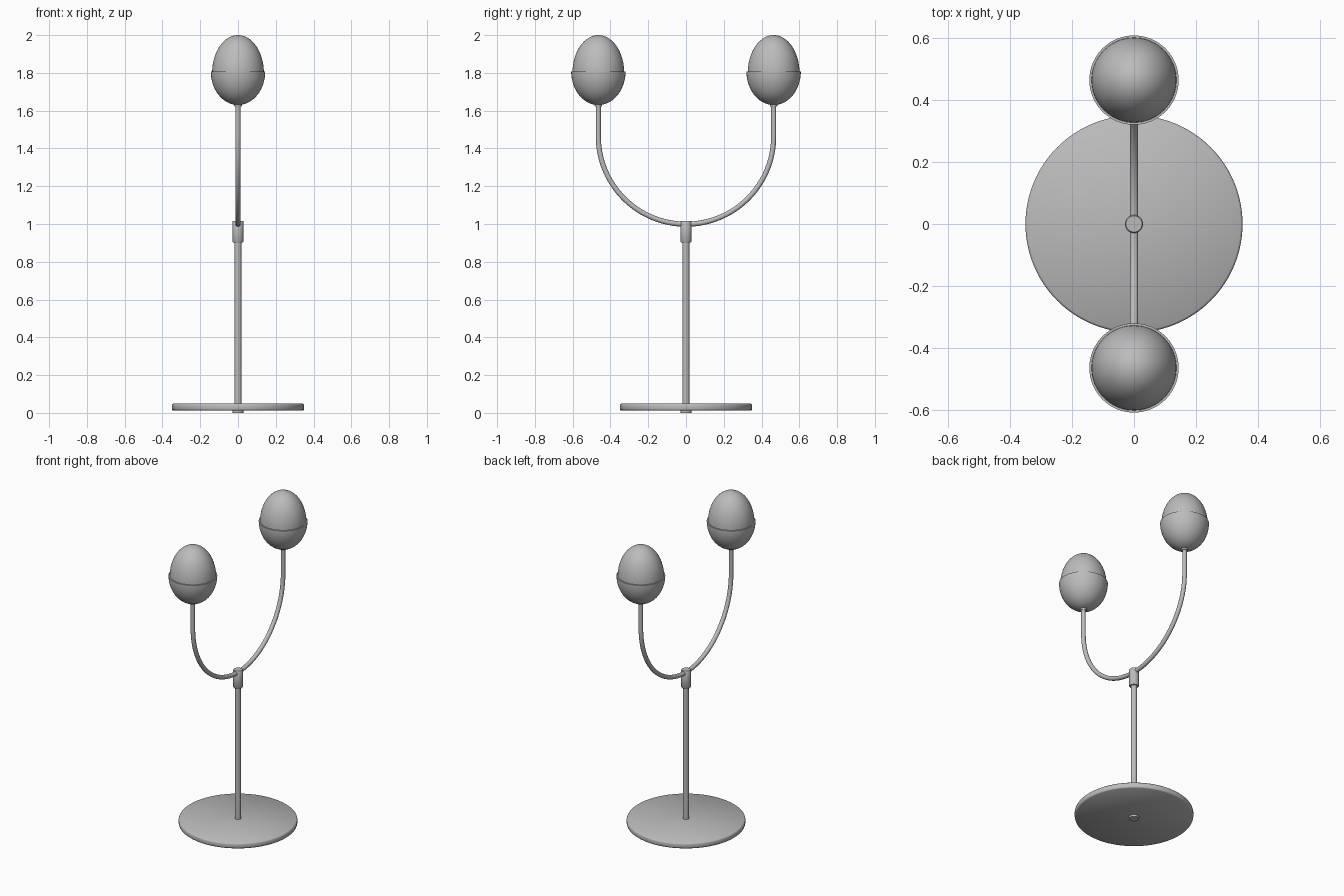
import bpy, math

if "Cube" in bpy.data.objects:
    bpy.data.objects.remove(bpy.data.objects["Cube"])

grey = bpy.data.materials.new("plain_grey")
grey.diffuse_color = (0.5, 0.5, 0.5, 1)
grey.use_nodes = True
grey.node_tree.nodes["Principled BSDF"].inputs["Base Color"].default_value = grey.diffuse_color


def finish(obj):
    obj.data.materials.append(grey)
    bpy.ops.object.select_all(action='DESELECT')
    obj.select_set(True)
    bpy.context.view_layer.objects.active = obj
    bpy.ops.object.shade_smooth_by_angle(angle=math.radians(40))


def lathe(name, profile, y=0, n=64):
    """Spin (radius, z) points, bottom to top, around a vertical axis at y."""
    verts, faces, rings = [], [], []
    for r, z in profile:
        start = len(verts)
        if r < 1e-5:
            verts.append((0, y, z))
            rings.append([start] * n)
        else:
            verts += [(r * math.cos(2 * math.pi * i / n),
                       y + r * math.sin(2 * math.pi * i / n), z) for i in range(n)]
            rings.append(list(range(start, start + n)))
    for a, b in zip(rings, rings[1:]):
        for i in range(n):
            j = (i + 1) % n
            quad = [a[i], a[j], b[j], b[i]]
            faces.append(list(dict.fromkeys(quad)))
    mesh = bpy.data.meshes.new(name)
    mesh.from_pydata(verts, [], faces)
    obj = bpy.data.objects.new(name, mesh)
    bpy.context.collection.objects.link(obj)
    finish(obj)


def dome(radius, height, z, a0, a1, steps=20):
    """Elliptical profile between two elevation angles in degrees."""
    out = []
    for i in range(steps + 1):
        a = math.radians(a0 + (a1 - a0) * i / steps)
        out.append((max(0, radius * math.cos(a)), z + height * math.sin(a)))
    return out


# Base disc with rounded rim and a small centre nut underneath
lathe("base", [(0, 0.012), (0.343, 0.012), (0.348, 0.016), (0.35, 0.022),
               (0.35, 0.040), (0.348, 0.045), (0.343, 0.049), (0, 0.049)], n=96)
lathe("base_nut", [(0, 0), (0.03, 0), (0.03, 0.014), (0, 0.014)], n=32)

# Pole and the collar joining it to the arms
lathe("pole", [(0, 0.03), (0.0185, 0.03), (0.0185, 0.95), (0, 0.95)], n=32)
lathe("collar", [(0, 0.902), (0.026, 0.902), (0.029, 0.906), (0.029, 1.013),
                 (0.026, 1.017), (0, 1.017)], n=32)

# U-shaped arm tube
R, ZC, r, n = 0.464, 1.463, 0.0135, 20
path = [(-R, 1.65, 0)]
path += [(-R * math.cos(math.pi * i / 64), ZC - R * math.sin(math.pi * i / 64),
          math.pi * i / 64) for i in range(65)]
path += [(R, 1.65, math.pi)]
verts, faces = [], []
for y, z, a in path:
    for k in range(n):
        t = 2 * math.pi * k / n
        d = r * math.cos(t)
        verts.append((r * math.sin(t), y - d * math.cos(a), z - d * math.sin(a)))
for i in range(len(path) - 1):
    for k in range(n):
        m = (k + 1) % n
        faces.append((i * n + k, i * n + m, (i + 1) * n + m, (i + 1) * n + k))
mesh = bpy.data.meshes.new("arm")
mesh.from_pydata(verts, [], faces)
arm = bpy.data.objects.new("arm", mesh)
bpy.context.collection.objects.link(arm)
finish(arm)

# Lamp heads: cup, egg-shaped shade and a small fitting below
for side, y in (("front", -R), ("back", R)):
    lathe(side + "_cup", dome(0.144, 0.178, 1.808, -90, 0) + [(0.134, 1.808)], y)
    lathe(side + "_shade", dome(0.137, 0.2, 1.8, 0, 90), y)
    lathe(side + "_fitting", [(0, 1.622), (0.018, 1.622), (0.02, 1.626),
                              (0.02, 1.645), (0, 1.645)], y, 24)
